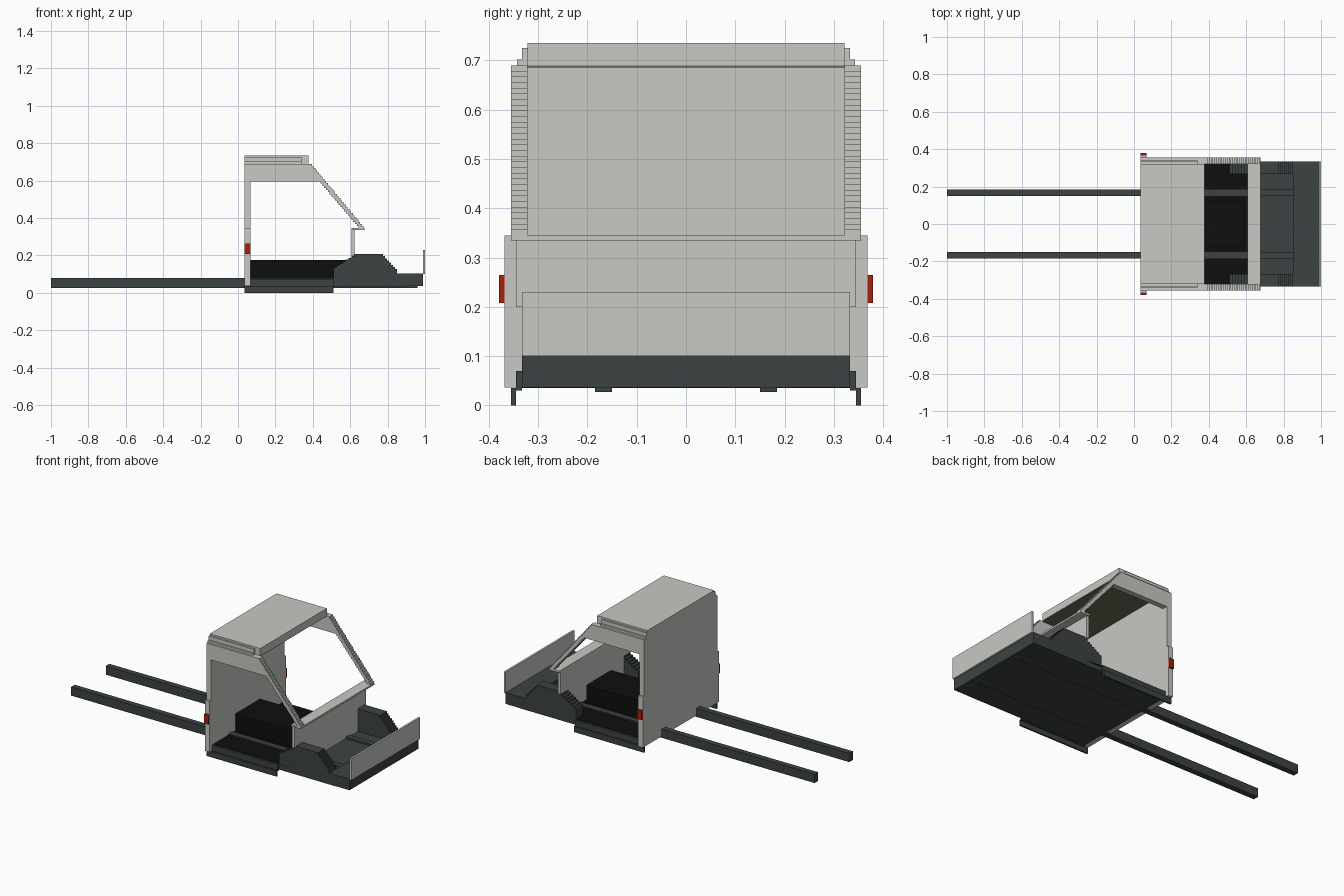
import bpy, bmesh

if "Cube" in bpy.data.objects:
    bpy.data.objects.remove(bpy.data.objects["Cube"])


def material(name, rgb):
    m = bpy.data.materials.new(name)
    m.diffuse_color = (*rgb, 1)
    m.use_nodes = True
    m.node_tree.nodes["Principled BSDF"].inputs["Base Color"].default_value = m.diffuse_color
    return m


GREY = material("light grey paint", (0.578, 0.578, 0.55))
DARK = material("dark grey chassis", (0.046, 0.055, 0.055))
BLACK = material("black interior", (0.0045, 0.0045, 0.0045))
RED = material("red lamp", (0.39, 0.014, 0.005))
OLIVE = material("olive headliner", (0.15, 0.14, 0.09))


def boxes(name, mat, *ranges, mirror=False):
    """One object from boxes (x0, x1, y0, y1, z0, z1), optionally mirrored in y."""
    bm = bmesh.new()
    for x0, x1, y0, y1, z0, z1 in ranges:
        sides = [(y0, y1), (-y1, -y0)] if mirror else [(y0, y1)]
        for a, b in sides:
            for v in bmesh.ops.create_cube(bm, size=1)["verts"]:
                v.co = (x0 if v.co.x < 0 else x1, a if v.co.y < 0 else b,
                        z0 if v.co.z < 0 else z1)
    me = bpy.data.meshes.new(name)
    bm.to_mesh(me)
    bm.free()
    me.materials.append(mat)
    ob = bpy.data.objects.new(name, me)
    bpy.context.collection.objects.link(ob)
    return ob


def stepped_profile(name, mat, outline, y0, y1):
    """Extrude a stepped x-z outline across y, mirrored to both sides."""
    bm = bmesh.new()
    for a, b in ((y0, y1), (-y1, -y0)):
        face = bm.faces.new([bm.verts.new((x, a, z)) for x, z in outline])
        ext = bmesh.ops.extrude_face_region(bm, geom=[face])["geom"]
        for v in ext:
            if isinstance(v, bmesh.types.BMVert):
                v.co.y = b
    bmesh.ops.recalc_face_normals(bm, faces=bm.faces)
    me = bpy.data.meshes.new(name)
    bm.to_mesh(me)
    bm.free()
    me.materials.append(mat)
    ob = bpy.data.objects.new(name, me)
    bpy.context.collection.objects.link(ob)
    return ob


def stairs(x0, z0, x1, z1, n):
    """Stair-step points between two corners, rising before moving on when going up."""
    dx, dz = (x1 - x0) / n, (z1 - z0) / n
    pts = []
    for i in range(n):
        x, z = x0 + dx * i, z0 + dz * i
        if dz > 0:
            pts += [(x, z), (x, z + dz)]
        else:
            pts += [(x, z), (x + dx, z)]
    return pts


# Chassis
boxes("frame_rails", DARK, (-1, 0.96, 0.15, 0.185, 0.027, 0.08), mirror=True)
boxes("front_deck", DARK, (0.6, 0.9, -0.333, 0.333, 0.035, 0.07))
boxes("front_bumper", DARK, (0.85, 0.988, -0.333, 0.333, 0.036, 0.104))
boxes("underfloor", DARK, (0.065, 0.62, -0.333, 0.333, 0.035, 0.06))
boxes("side_steps", DARK, (0.065, 0.51, 0.333, 0.345, 0.03, 0.07),
      (0.035, 0.51, 0.345, 0.355, 0.0, 0.035), mirror=True)

# Stepped wheel-arch fenders
arch = [(0.51, 0.036)] + stairs(0.51, 0.125, 0.64, 0.208, 8) + [(0.64, 0.208)]
arch += stairs(0.765, 0.208, 0.85, 0.115, 8) + [(0.85, 0.115), (0.85, 0.036)]
stepped_profile("fenders", DARK, arch, 0.267, 0.333)

# Interior
boxes("cab_floor", BLACK, (0.065, 0.61, -0.333, 0.333, 0.06, 0.072))
boxes("engine_cover", BLACK, (0.065, 0.59, -0.12, 0.12, 0.07, 0.176))

# Cab body
boxes("rear_wall", GREY, (0.035, 0.066, -0.368, 0.368, 0.036, 0.345),
      (0.035, 0.066, -0.355, 0.355, 0.345, 0.69))
boxes("roof", GREY, (0.035, 0.376, -0.322, 0.322, 0.69, 0.735),
      (0.035, 0.34, -0.343, 0.343, 0.69, 0.702),
      (0.035, 0.34, -0.333, 0.333, 0.702, 0.725))
boxes("headliner", OLIVE, (0.066, 0.374, -0.322, 0.322, 0.686, 0.69))

# Door headers running into the stepped windscreen pillars
N = 30
side = [(0.066, 0.595), (0.066, 0.69), (0.376, 0.69)]
side += stairs(0.385, 0.69, 0.672, 0.345, N) + [(0.672, 0.345), (0.645, 0.345)]
side += [(x, z) for x, z in reversed(stairs(0.432, 0.595, 0.645, 0.345, 22))]
stepped_profile("pillars", GREY, side, 0.322, 0.355)

boxes("windscreen_sill", GREY, (0.608, 0.675, -0.355, 0.355, 0.335, 0.346))
boxes("dash_panel", GREY, (0.608, 0.624, -0.345, 0.345, 0.2, 0.335),
      (0.608, 0.624, -0.267, 0.267, 0.07, 0.2))
boxes("front_plate", GREY, (0.988, 1.0, -0.333, 0.333, 0.1, 0.23))
boxes("side_lamps", RED, (0.035, 0.066, 0.368, 0.379, 0.208, 0.265), mirror=True)
